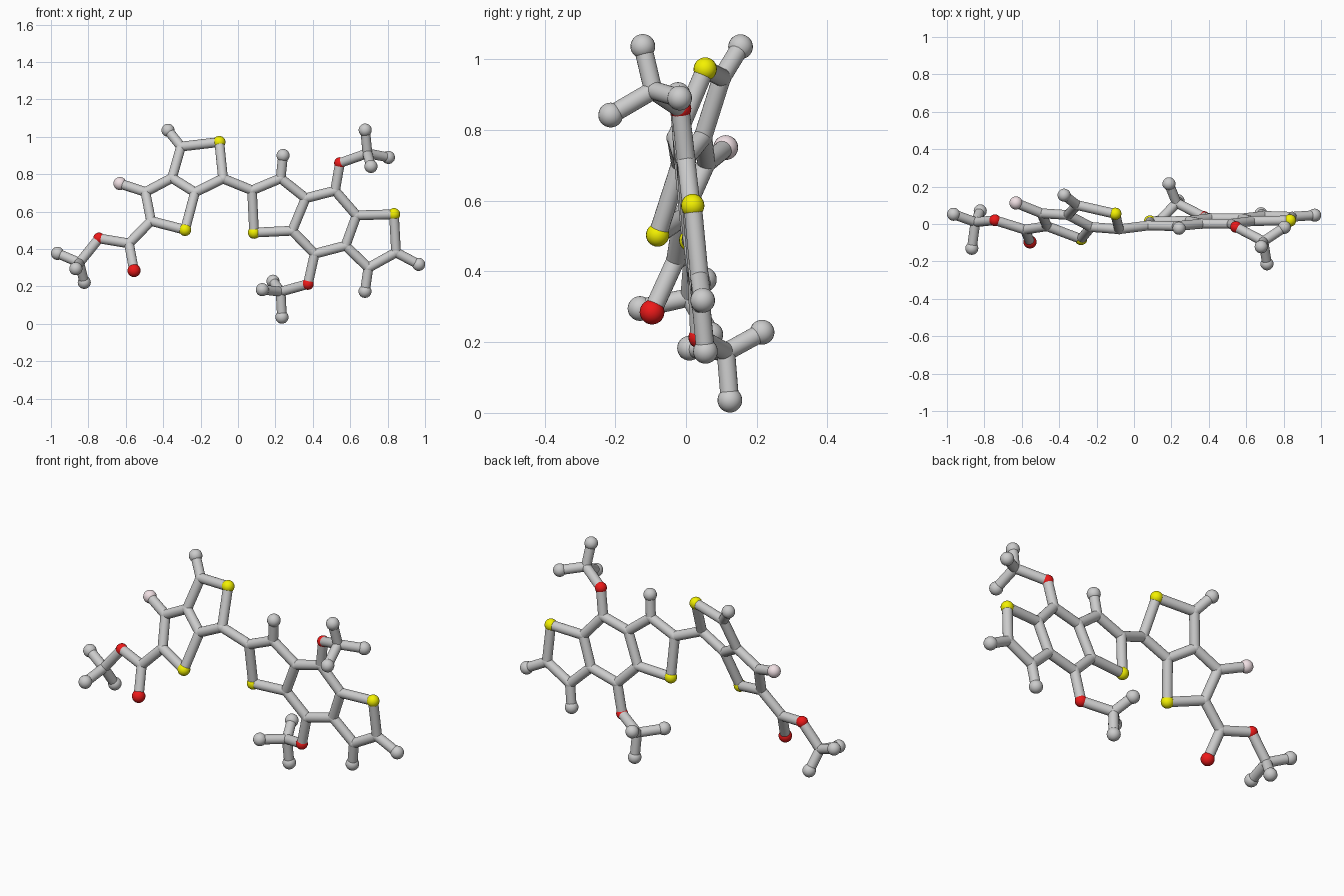
import bpy, bmesh
from mathutils import Vector, Matrix

if "Cube" in bpy.data.objects:
    bpy.data.objects.remove(bpy.data.objects["Cube"])

def material(name, rgb):
    m = bpy.data.materials.new(name)
    m.diffuse_color = (*rgb, 1)
    m.use_nodes = True
    m.node_tree.nodes["Principled BSDF"].inputs["Base Color"].default_value = m.diffuse_color
    return m

RED = material("red", (0.85, 0.01, 0.01))
YELLOW = material("yellow", (0.9, 0.88, 0.0))
PINK = material("pale_pink", (0.87, 0.74, 0.77))
STICK = 0.026
END, JOINT, SULFUR, OXYGEN = 0.035, 0.0275, 0.033, 0.031

def finish(name, bm, mat=None):
    me = bpy.data.meshes.new(name)
    bm.to_mesh(me)
    bm.free()
    for p in me.polygons:
        p.use_smooth = len(p.vertices) <= 4
    if mat:
        me.materials.append(mat)
    ob = bpy.data.objects.new(name, me)
    bpy.context.collection.objects.link(ob)
    return ob

def ball(name, p, r, mat=None):
    bm = bmesh.new()
    bmesh.ops.create_uvsphere(bm, u_segments=20, v_segments=14, radius=r,
                              matrix=Matrix.Translation(p))
    finish(name, bm, mat)

def stick(name, a, b):
    d = b - a
    bm = bmesh.new()
    m = Matrix.Translation((a + b) / 2) @ d.to_track_quat('Z', 'Y').to_matrix().to_4x4()
    bmesh.ops.create_cone(bm, cap_ends=True, segments=20, radius1=STICK,
                          radius2=STICK, depth=d.length, matrix=m)
    finish(name, bm)

# the two flat ring systems each lie in a tilted plane y = f(x, z)
def left(x, z):
    return Vector((x, -0.274 * x + 0.394 * z - 0.356, z))

def right(x, z):
    return Vector((x, 0.02 * x - 0.095 * z + 0.058, z))

V = Vector
atoms = {
    # left double ring
    "l_tip": (left(-.374, 1.035), END), "l_top": (left(-.305, .948), JOINT),
    "l_sulfur_a": (left(-.10, .972), SULFUR, YELLOW),
    "l_link": (left(-.08, .777), JOINT), "l_fuse_a": (left(-.23, .703), JOINT),
    "l_fuse_b": (left(-.353, .78), JOINT), "l_side": (left(-.495, .705), JOINT),
    "l_low": (left(-.465, .55), JOINT),
    "l_sulfur_b": (left(-.283, .503), SULFUR, YELLOW),
    "fluorine": (left(-.631, .75), END, PINK),
    # left ester arm
    "ester": (V((-.583, -.03, .43)), JOINT),
    "ester_oxygen_end": (V((-.556, -.096, .285)), END, RED),
    "ester_oxygen": (V((-.743, .02, .457)), OXYGEN, RED),
    "ester_hub": (V((-.848, .01, .327)), JOINT),
    "ester_tip_a": (V((-.965, .052, .377)), END),
    "ester_tip_b": (V((-.867, -.13, .295)), END),
    "ester_tip_c": (V((-.822, .07, .222)), END),
    # right triple ring
    "r_link": (right(.075, .714), JOINT),
    "r_sulfur_a": (right(.086, .488), SULFUR, YELLOW),
    "r_top": (right(.228, .778), JOINT), "r_top_tip": (right(.241, .9), END),
    "r_fuse_a": (right(.362, .672), JOINT), "r_fuse_b": (right(.29, .498), JOINT),
    "r_upper": (right(.519, .712), JOINT), "r_fuse_c": (right(.634, .58), JOINT),
    "r_fuse_d": (right(.575, .418), JOINT), "r_lower": (right(.41, .375), JOINT),
    "r_sulfur_b": (right(.834, .586), SULFUR, YELLOW),
    "r_side": (right(.845, .382), JOINT), "r_side_tip": (right(.966, .318), END),
    "r_low": (right(.697, .3), JOINT), "r_low_tip": (right(.679, .174), END),
    # upper arm
    "upper_oxygen": (V((.545, -.016, .86)), OXYGEN, RED),
    "upper_hub": (V((.692, -.093, .912)), JOINT),
    "upper_tip_a": (V((.68, -.122, 1.036)), END),
    "upper_tip_b": (V((.804, -.018, .89)), END),
    "upper_tip_c": (V((.711, -.213, .842)), END),
    # lower arm
    "lower_oxygen": (V((.374, .038, .213)), OXYGEN, RED),
    "lower_hub": (V((.228, .113, .172)), JOINT),
    "lower_tip_a": (V((.13, .01, .183)), END),
    "lower_tip_b": (V((.187, .215, .228)), END),
    "lower_tip_c": (V((.235, .124, .036)), END),
}
for n, a in atoms.items():
    ball(n + "_ball", *a)

# chains of bonded balls
chains = [
    "l_tip l_top l_sulfur_a l_link l_fuse_a l_fuse_b l_top",
    "l_fuse_b l_side l_low l_sulfur_b l_fuse_a", "l_side fluorine",
    "l_low ester ester_oxygen ester_hub", "ester ester_oxygen_end",
    "l_link r_link r_sulfur_a r_fuse_b r_fuse_a r_top r_link", "r_top r_top_tip",
    "r_fuse_a r_upper r_fuse_c r_fuse_d r_lower r_fuse_b",
    "r_fuse_c r_sulfur_b r_side r_low r_fuse_d",
    "r_side r_side_tip", "r_low r_low_tip",
    "r_upper upper_oxygen upper_hub", "r_lower lower_oxygen lower_hub",
]
for arm in ("ester", "upper", "lower"):
    chains += [f"{arm}_hub {arm}_tip_{k}" for k in "abc"]
for c in chains:
    names = c.split()
    for a, b in zip(names, names[1:]):
        stick(f"{a}_to_{b}_stick", atoms[a][0], atoms[b][0])
